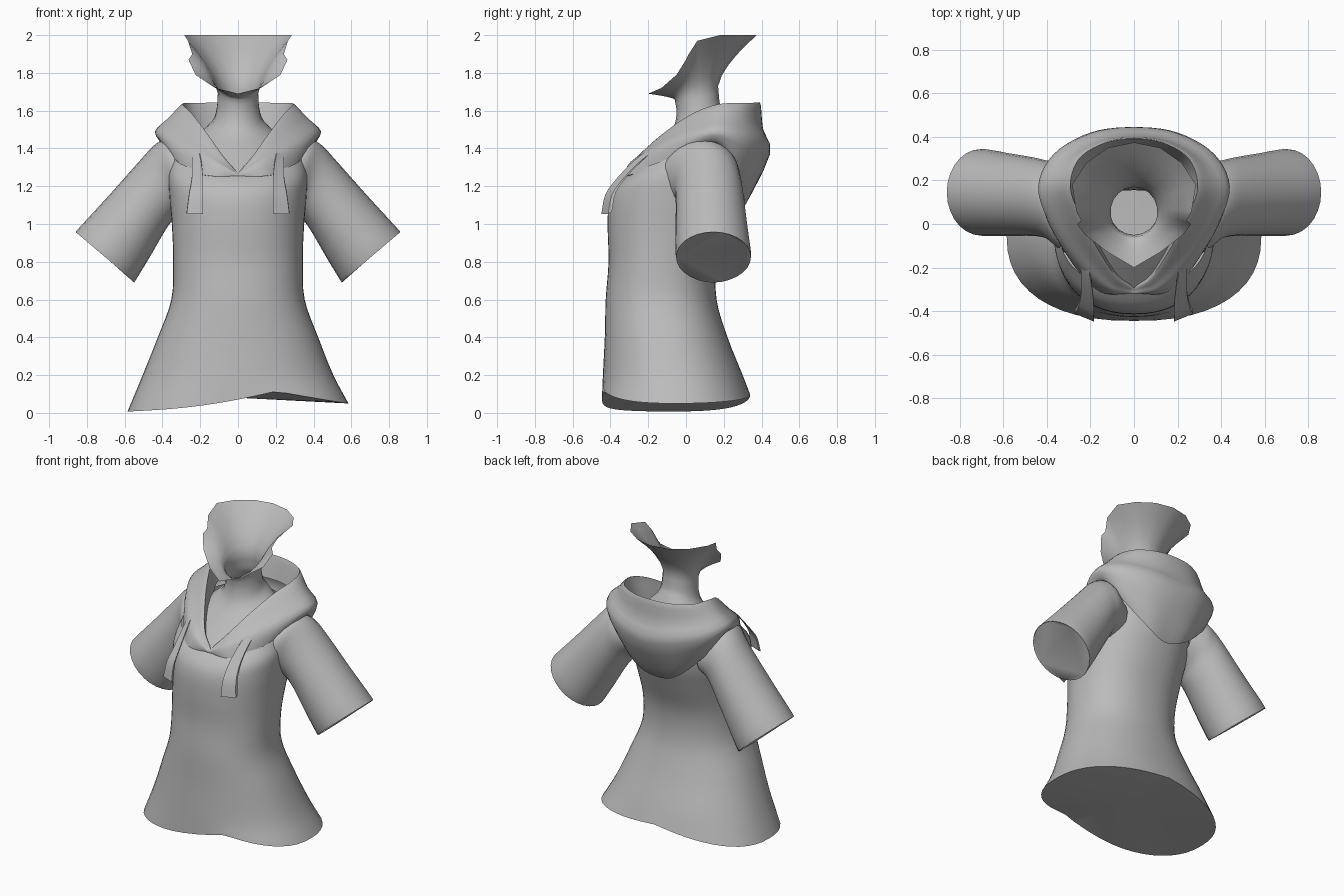
import bpy, bmesh
from math import sin, cos, pi, radians, copysign
from mathutils import Vector

if "Cube" in bpy.data.objects:
    bpy.data.objects.remove(bpy.data.objects["Cube"])

grey = bpy.data.materials.new("plain grey")
grey.use_nodes = True
grey.diffuse_color = (0.5, 0.5, 0.5, 1)
grey.node_tree.nodes["Principled BSDF"].inputs["Base Color"].default_value = (0.5, 0.5, 0.5, 1)


def spline(pts, n):
    """Smooth curve through the points, n steps per span."""
    p = [pts[0] * 2 - pts[1]] + pts + [pts[-1] * 2 - pts[-2]]
    out = []
    for a, b, c, d in zip(p, p[1:], p[2:], p[3:]):
        for k in range(n):
            t = k / n
            out.append((b * 2 + (c - a) * t + (a * 2 - b * 5 + c * 4 - d) * t ** 2
                        + (b * 3 - a - c * 3 + d) * t ** 3) / 2)
    return out + [pts[-1]]


def smooth_rows(rows, n):
    """Add smooth rows between the given ones."""
    return list(zip(*[spline(list(col), n) for col in zip(*rows)]))


def skin(name, rows, wrap=True, cap_first=False, cap_last=False, angle=50):
    bm = bmesh.new()
    grid = [[bm.verts.new(p) for p in row] for row in rows]
    for r, s in zip(grid, grid[1:]):
        for i in range(len(r) if wrap else len(r) - 1):
            j = (i + 1) % len(r)
            bm.faces.new((r[i], r[j], s[j], s[i]))
    if cap_first:
        bm.faces.new(grid[0])
    if cap_last:
        bm.faces.new(grid[-1])
    bmesh.ops.remove_doubles(bm, verts=bm.verts, dist=0.0005)
    bmesh.ops.recalc_face_normals(bm, faces=bm.faces)
    mesh = bpy.data.meshes.new(name)
    bm.to_mesh(mesh)
    bm.free()
    mesh.materials.append(grey)
    obj = bpy.data.objects.new(name, mesh)
    bpy.context.collection.objects.link(obj)
    bpy.ops.object.select_all(action="DESELECT")
    obj.select_set(True)
    bpy.context.view_layer.objects.active = obj
    bpy.ops.object.shade_smooth_by_angle(angle=radians(angle))


def ring(n, z_front, z_back, rx, y0, y1, power=1):
    """Oval ring starting at the back, tilted front to back; a low power squares it."""
    pts = []
    for i in range(n):
        a = 2 * pi * i / n
        s, c = [copysign(abs(v) ** power, v) for v in (sin(a), cos(a))]
        t = (1 + c) / 2
        pts.append(Vector((rx * s, y0 + (y1 - y0) * t, z_front + (z_back - z_front) * t)))
    return pts


def flip(p):
    return Vector((-p[0], p[1], p[2]))


# Shirt body with an uneven hem, closed below
N = 48
hem = ring(N, 0, 0, 0.585, -0.445, 0.34, 0.85)
for p in hem:
    rise = max(0, p.x + 0.585)
    front = 0.005 + 0.03 * rise + 0.14 * rise ** 2 if p.x < 0.2 else 0.115 - 0.17 * (p.x - 0.2)
    back = 0.01 + 0.15 * rise if p.x < 0 else 0.097 - 0.08 * p.x
    t = (p.y + 0.445) / 0.785
    p.z = front * (1 - t) + back * t
body = [(0.2, 0.2, 0.505, -0.44, 0.3), (0.4, 0.4, 0.425, -0.43, 0.22),
        (0.6, 0.6, 0.353, -0.425, 0.162), (0.8, 0.8, 0.343, -0.41, 0.165),
        (0.99, 1.0, 0.35, -0.415, 0.235), (1.12, 1.16, 0.362, -0.408, 0.29),
        (1.2, 1.34, 0.368, -0.375, 0.3), (1.27, 1.48, 0.345, -0.3, 0.27)]
rows = smooth_rows([hem] + [ring(N, *b, 0.9) for b in body], 4)
skin("shirt_body", [[Vector((0, -0.05, 0.08))] * N] + rows)

# Neck widening into an open jaw rim
half = [(0, .375, 2), (.12, .35, 2), (.22, .28, 2), (.285, .18, 2), (.265, .06, 1.97),
        (.242, .015, 1.9), (.262, 0, 1.87), (.225, -.05, 1.79), (.12, -.13, 1.72), (0, -.2, 1.69)]
rim = [Vector(p) for p in half] + [flip(p) for p in half[-2:0:-1]]
neck = [ring(18, *r) for r in [(1.27, 1.45, .33, -.295, .25), (1.38, 1.53, .22, -.18, .23),
                               (1.48, 1.59, .14, -.08, .2), (1.58, 1.63, .115, -.05, .18),
                               (1.66, 1.73, .108, -.06, .17)]]
neck = smooth_rows(neck, 3)
throat = neck[-1]
for k in range(1, 6):
    t = k / 5
    w = t ** 1.5
    neck.append([Vector((a.x + (b.x - a.x) * w, a.y + (b.y - a.y) * w, a.z + (b.z - a.z) * t))
                 for a, b in zip(throat, rim)])
skin("neck_and_jaw", neck, angle=60)

# Hood lying on the shoulders: opening edge, widest line and lower edge
stations = [((0, -.295, 1.27), (0, -.32, 1.262), (0, -.315, 1.25)),
            ((.08, -.25, 1.36), (.12, -.3, 1.32), (.15, -.315, 1.255)),
            ((.17, -.12, 1.48), (.26, -.18, 1.385), (.27, -.2, 1.29)),
            ((.25, .03, 1.58), (.385, 0, 1.46), (.37, -.02, 1.385)),
            ((.3, .17, 1.63), (.44, .17, 1.49), (.4, .16, 1.43)),
            ((.26, .3, 1.635), (.37, .32, 1.45), (.34, .26, 1.31)),
            ((.14, .375, 1.635), (.2, .42, 1.40), (.165, .32, 1.15)),
            ((0, .395, 1.635), (0, .445, 1.37), (0, .31, 1.095))]
hood = []
for edge, wide, low in stations:
    e, w, l = Vector(edge), Vector(wide), Vector(low)
    inner = Vector((e.x * 0.85, 0.05 + (e.y - 0.05) * 0.88, e.z - 0.14))
    lip = e + Vector((-e.x, 0.05 - e.y, 0)) * 0.04 - Vector((0, 0, 0.02))
    mid = (e + w) / 2
    if e.y > 0.25:
        mid.y -= 0.012
    tuck = Vector((l.x * 0.94, 0.05 + (l.y - 0.05) * 0.94, l.z + 0.015))
    hood.append([inner, lip, e, mid, w, l, tuck])
hood += [[flip(p) for p in row] for row in hood[-2::-1]]
hood = smooth_rows(hood, 5)
hood = list(zip(*smooth_rows(list(zip(*hood)), 3)))
skin("hood", hood, wrap=False, angle=60)

# Sleeves: top point, bottom point (x, z), front and back y of each ring
cuts = [((.27, 1.36), (.24, 1.1), -.17, .24), ((.375, 1.44), (.31, 1.07), -.115, .28),
        ((.44, 1.42), (.348, 1.02), -.07, .29),
        ((.52, 1.335), (.395, .95), -.055, .305), ((.68, 1.155), (.47, .82), -.055, .325),
        ((.845, .975), (.54, .705), -.055, .345), ((.855, .96), (.55, .69), -.045, .335)]
for side, sign in (("left", 1), ("right", -1)):
    rows = []
    for (tx, tz), (bx, bz), y0, y1 in cuts:
        row = []
        for i in range(28):
            a = 2 * pi * i / 28
            t = (1 + cos(a)) / 2
            row.append(Vector((sign * (bx + (tx - bx) * t), (y0 + y1) / 2 + (y1 - y0) / 2 * sin(a),
                               bz + (tz - bz) * t)))
        rows.append(row)
    skin(side + "_sleeve", smooth_rows(rows, 3), cap_last=True, angle=40)

    # Flat drawstring hanging from the hood: centre path and half width
    path = [(.225, -.2, 1.38, .02), (.218, -.27, 1.32, .025), (.215, -.345, 1.24, .03),
            (.222, -.4, 1.16, .037), (.228, -.42, 1.06, .044)]
    rows = []
    for x, y, z, w in path:
        rows.append([Vector((sign * (x + dx * w), y + dx * 0.018 + dy, z + dy * 0.6))
                     for dx, dy in ((-1, -.01), (1, -.01), (1, .01), (-1, .01))])
    skin(side + "_drawstring", smooth_rows(rows, 3), cap_first=True, cap_last=True, angle=40)
